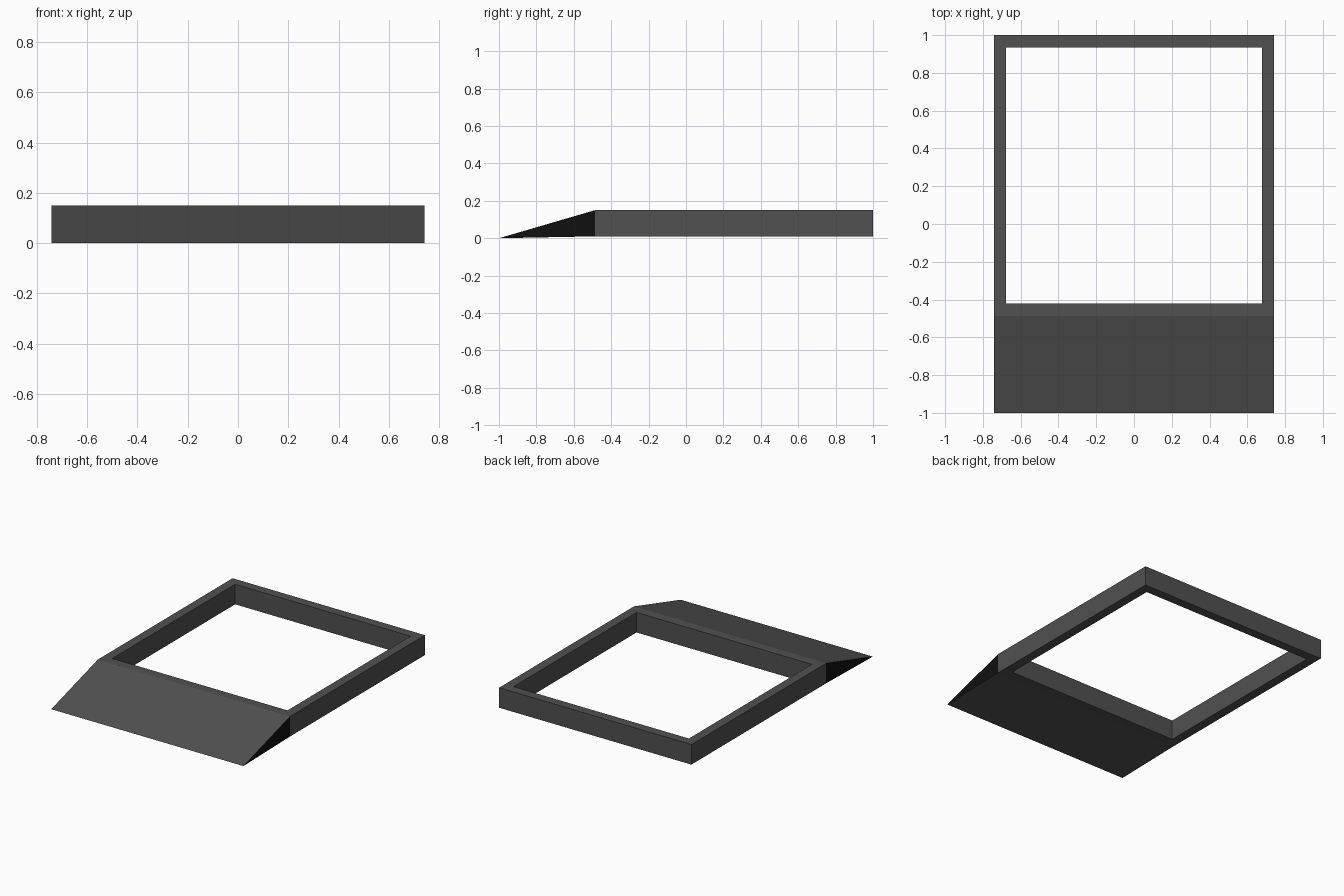
import bpy

if "Cube" in bpy.data.objects:
    bpy.data.objects.remove(bpy.data.objects["Cube"])

W, T = 0.742, 0.065            # half width, frame wall thickness
Y0, Y1 = -0.486, 1.0           # frame front and back
Z0, Z1 = 0.01, 0.15            # frame bottom and top


def material(name, rgb):
    m = bpy.data.materials.new(name)
    m.diffuse_color = (*rgb, 1)
    m.use_nodes = True
    m.node_tree.nodes["Principled BSDF"].inputs["Base Color"].default_value = m.diffuse_color
    return m


def add_mesh(name, verts, faces, mats):
    me = bpy.data.meshes.new(name)
    me.from_pydata(verts, [], faces)
    for m in mats:
        me.materials.append(m)
    ob = bpy.data.objects.new(name, me)
    bpy.context.collection.objects.link(ob)
    return ob


grey = material("dark grey", (0.082, 0.082, 0.082))
black = material("near black", (0.005, 0.005, 0.005))


# Rectangular open frame: outer and inner loops at bottom and top
def loop(inset, z):
    x, a, b = W - inset, Y0 + inset, Y1 - inset
    return [(-x, a, z), (x, a, z), (x, b, z), (-x, b, z)]


rings = [loop(0, Z0), loop(0, Z1), loop(T, Z1), loop(T, Z0)]
faces = []
for r in range(4):
    s = (r + 1) % 4
    for i in range(4):
        j = (i + 1) % 4
        faces.append((r * 4 + i, r * 4 + j, s * 4 + j, s * 4 + i))
add_mesh("frame", [v for ring in rings for v in ring], faces, [grey])

# Sloping front ramp, with black triangular ends
profile = [(-1.0, 0.0), (Y0, Z0), (Y0, Z1)]
verts = [(x, y, z) for x in (-W, W) for y, z in profile]
ramp = add_mesh("ramp", verts,
                [(0, 2, 1), (3, 4, 5), (0, 1, 4, 3), (0, 3, 5, 2)],
                [grey, black])
for p in ramp.data.polygons:
    p.material_index = 1 if abs(p.normal.x) > 0.9 else 0
